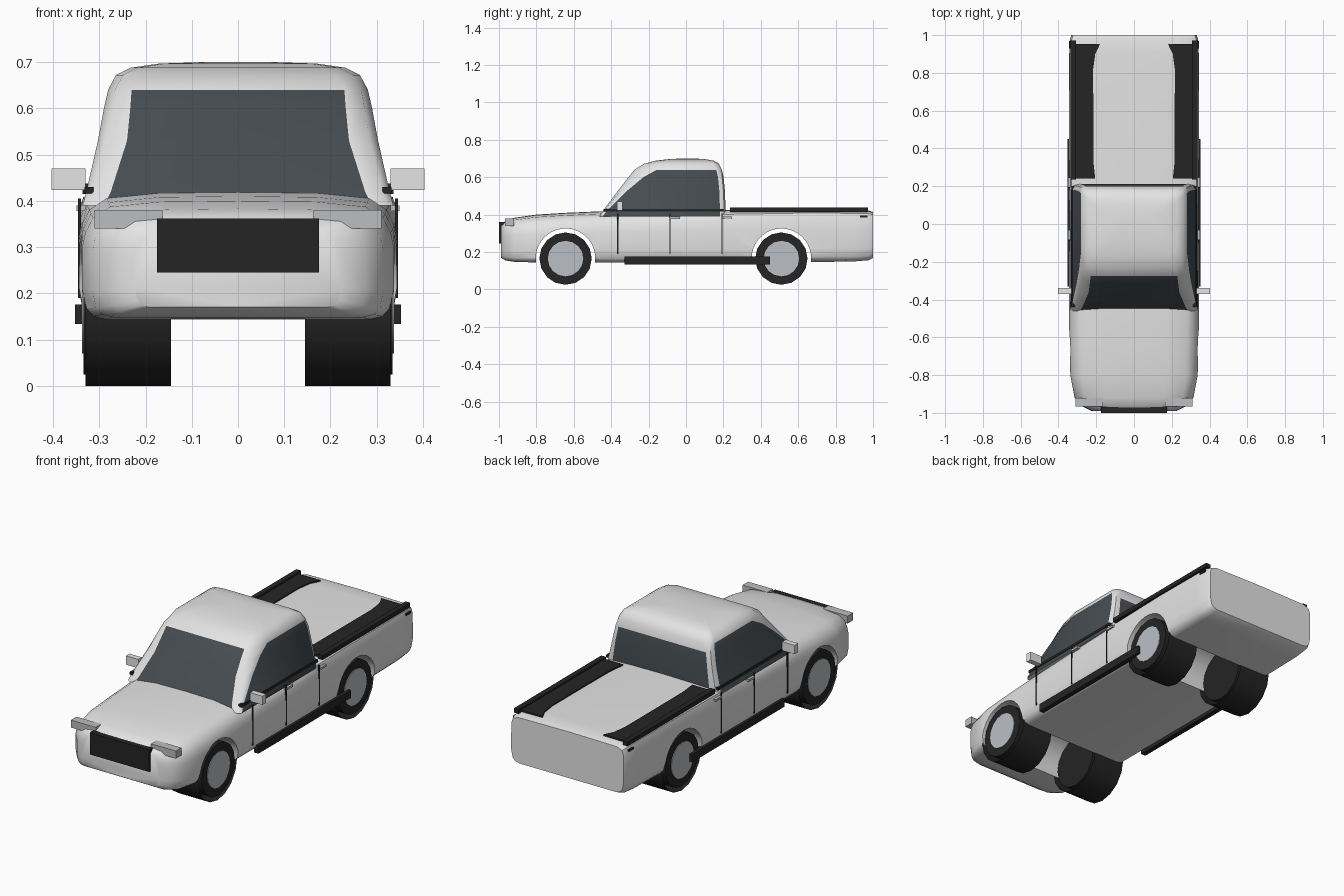
import bpy, bmesh, math
from mathutils import Vector

if "Cube" in bpy.data.objects:
    bpy.data.objects.remove(bpy.data.objects["Cube"], do_unlink=True)


def material(name, rgb, rough=0.6):
    m = bpy.data.materials.new(name)
    m.use_nodes = True
    m.diffuse_color = (*rgb, 1)
    node = m.node_tree.nodes["Principled BSDF"]
    node.inputs["Base Color"].default_value = (*rgb, 1)
    node.inputs["Roughness"].default_value = rough
    return m


WHITE = material("white_paint", (0.78, 0.78, 0.78))
GLASS = material("dark_glass", (0.06, 0.072, 0.08))
BLACK = material("black_rubber", (0.018, 0.018, 0.018))
LAMP = material("lamp_grey", (0.5, 0.51, 0.53))
HUB = material("hub_silver", (0.5, 0.52, 0.55))


def finish(name, bm, mats, smooth=None, recalc=True):
    if recalc:
        bmesh.ops.recalc_face_normals(bm, faces=bm.faces[:])
    me = bpy.data.meshes.new(name)
    bm.to_mesh(me)
    bm.free()
    ob = bpy.data.objects.new(name, me)
    bpy.context.collection.objects.link(ob)
    for m in mats:
        me.materials.append(m)
    if smooth:
        shade(ob, smooth)
    return ob


def shade(ob, degrees):
    bpy.ops.object.select_all(action="DESELECT")
    ob.select_set(True)
    bpy.context.view_layer.objects.active = ob
    bpy.ops.object.shade_smooth_by_angle(angle=math.radians(degrees))


def loft(bm, rings):
    """Skin closed rings of equal length and cap both ends; returns side faces per band."""
    vs = [[bm.verts.new(p) for p in r] for r in rings]
    n = len(vs[0])
    bands = [[bm.faces.new((a[i], a[(i + 1) % n], b[(i + 1) % n], b[i])) for i in range(n)]
             for a, b in zip(vs, vs[1:])]
    bm.faces.new(vs[0][::-1])
    bm.faces.new(vs[-1])
    return bands


def box(name, x, y, z, mat):
    bm = bmesh.new()
    loft(bm, [[(x[0], y[0], h), (x[1], y[0], h), (x[1], y[1], h), (x[0], y[1], h)] for h in z])
    return finish(name, bm, [mat])


def pair(name, x, y, z, mat):
    for side, s in (("left", 1), ("right", -1)):
        box(f"{side}_{name}", sorted((s * x[0], s * x[1])), y, z, mat)


def circle(x, y, z, r, n):
    angles = [2 * math.pi * i / n - math.pi / 2 for i in range(n)]
    return [(x, y + r * math.cos(a), z + r * math.sin(a)) for a in angles]


def cylinder(name, x, y, z, r, mat, n=16):
    bm = bmesh.new()
    loft(bm, [circle(h, y, z, r, n) for h in x])
    return finish(name, bm, [mat], 30)


# Body shell: stations of y, half width, bottom, top, shoulder squareness
STATIONS = [(-0.99, 0.225, 0.17, 0.345, 0), (-0.965, 0.275, 0.155, 0.368, 0),
            (-0.92, 0.315, 0.148, 0.383, 0), (-0.8, 0.337, 0.144, 0.4, 0),
            (-0.64, 0.342, 0.143, 0.41, 0), (-0.45, 0.344, 0.143, 0.418, 0.1),
            (-0.1, 0.345, 0.143, 0.42, 0.4), (0.22, 0.345, 0.143, 0.424, 0.8),
            (0.6, 0.345, 0.145, 0.426, 1), (0.9, 0.343, 0.15, 0.425, 1),
            (0.975, 0.34, 0.156, 0.423, 1), (1.0, 0.332, 0.168, 0.415, 1)]


def body_ring(y, w, zb, zt, s):
    k = (zt - zb) / 0.28
    half = [(0.5, zt - 0.002), (0.82 + 0.06 * s, zt - k * (0.014 - 0.01 * s)),
            (0.93 + 0.04 * s, zt - k * (0.04 - 0.022 * s)),
            (0.98 + 0.015 * s, zt - k * (0.075 - 0.03 * s)), (1, zt - 0.11 * k),
            (1, zb + 0.07 * k), (0.975, zb + 0.025 * k), (0.93, zb + 0.007 * k), (0.85, zb)]
    right = [(f * w, y, z) for f, z in half]
    return [(0, y, zt)] + right + [(0, y, zb)] + [(-x, y, z) for x, y, z in right[::-1]]


bm = bmesh.new()
loft(bm, [body_ring(*s) for s in STATIONS])
body = finish("body_shell", bm, [WHITE])

# Wheel arches cut right across the body
AXLES = (("front", -0.644), ("rear", 0.51))
for end, y in AXLES:
    cutter = cylinder("arch_cutter", (-0.5, 0.5), y, 0.167, 0.159, WHITE, 40)
    cutter.hide_render = True
    mod = body.modifiers.new("arch", "BOOLEAN")
    mod.operation, mod.solver, mod.object = "DIFFERENCE", "EXACT", cutter
    bpy.context.view_layer.objects.active = body
    bpy.ops.object.modifier_apply(modifier=mod.name)
    bpy.data.objects.remove(cutter, do_unlink=True)
shade(body, 35)

# Cab: z, front y, rear y, half width, windscreen x, pillar depth, rear glass x
LAYERS = [(0.39, -0.465, 0.212, 0.336, 0.29, 0.02, 0.29),
          (0.42, -0.445, 0.212, 0.328, 0.275, 0.02, 0.285),
          (0.53, -0.362, 0.208, 0.303, 0.24, 0.05, 0.27),
          (0.6, -0.308, 0.201, 0.29, 0.233, 0.08, 0.258),
          (0.64, -0.276, 0.192, 0.281, 0.23, 0.12, 0.24),
          (0.672, -0.225, 0.176, 0.264, 0.21, 0.08, 0.22),
          (0.688, -0.165, 0.15, 0.232, 0.18, 0.06, 0.19),
          (0.697, -0.09, 0.1, 0.17, 0.13, 0.04, 0.14),
          (0.7, -0.03, 0.05, 0.08, 0.06, 0.02, 0.06)]


def cab_ring(z, yf, yr, w, gx, depth, rx):
    right = [(gx, yf, z), (gx + 0.72 * (w - gx), yf + 0.28 * depth, z), (w, yf + depth, z),
             (w, yr - 0.03, z), (rx + 0.7 * (w - rx), yr - 0.008, z), (rx, yr, z)]
    return right + [(-x, y, h) for x, y, h in right[::-1]]


bm = bmesh.new()
bands = loft(bm, [cab_ring(*s) for s in LAYERS])
for band, top in zip(bands, LAYERS[1:]):
    for i, f in enumerate(band):
        # side, rear and windscreen panels below the roof line are glass
        if top[0] < 0.65 and (i in (2, 8, 11) or (i == 5 and top[0] < 0.63)):
            f.material_index = 1
finish("cab", bm, [WHITE, GLASS], 40)

# Wheels: open tread tube, inner tyre and hub disc
for side, s in (("left", 1), ("right", -1)):
    for end, y in AXLES:
        name = f"{end}_{side}"
        bm = bmesh.new()
        inner, outer = [[bm.verts.new(p) for p in circle(s * x, y, 0.165, 0.165, 16)]
                        for x in (0.145, 0.33)]
        for i in range(16):
            j = (i + 1) % 16
            bm.faces.new((inner[i], inner[j], outer[j], outer[i]))
        finish(f"{name}_tread", bm, [BLACK], 30)
        cylinder(f"{name}_tyre", sorted((s * 0.15, s * 0.334)), y, 0.165, 0.14, BLACK)
        cylinder(f"{name}_hub", sorted((s * 0.3, s * 0.337)), y, 0.165, 0.095, HUB)

# Nose fittings
box("grille", (-0.175, 0.175), (-1.0, -0.94), (0.245, 0.362), BLACK)
pair("headlight", (0.163, 0.31), (-0.967, -0.92), (0.34, 0.38), LAMP)

# Side fittings
pair("mirror", (0.33, 0.403), (-0.37, -0.34), (0.423, 0.47), WHITE)
pair("sill_bar", (0.325, 0.352), (-0.33, 0.45), (0.134, 0.176), BLACK)
pair("window_trim", (0.312, 0.332), (-0.44, 0.2), (0.416, 0.43), BLACK)
pair("bed_rail", (0.308, 0.336), (0.235, 0.972), (0.415, 0.438), BLACK)
pair("tail_marker", (0.335, 0.344), (0.93, 0.97), (0.386, 0.396), BLACK)
for i, y in enumerate((-0.365, -0.085, 0.193)):
    pair(f"door_seam_{i}", (0.34, 0.3465), (y - 0.003, y + 0.003), (0.19, 0.405), BLACK)
for i, y in enumerate((-0.085, 0.195)):
    pair(f"door_handle_{i}", (0.33, 0.349), (y, y + 0.052), (0.378, 0.39), LAMP)

# Bed edge strips with flared ends
for side, s in (("left", 1), ("right", -1)):
    outline = [(0.32, 0.24), (0.205, 0.24), (0.215, 0.33), (0.216, 0.82), (0.205, 0.9),
               (0.18, 0.952), (0.32, 0.952)]
    bm = bmesh.new()
    loft(bm, [[(s * x, y, z) for x, y in outline] for z in (0.42, 0.429)])
    finish(f"{side}_bed_strip", bm, [BLACK])
